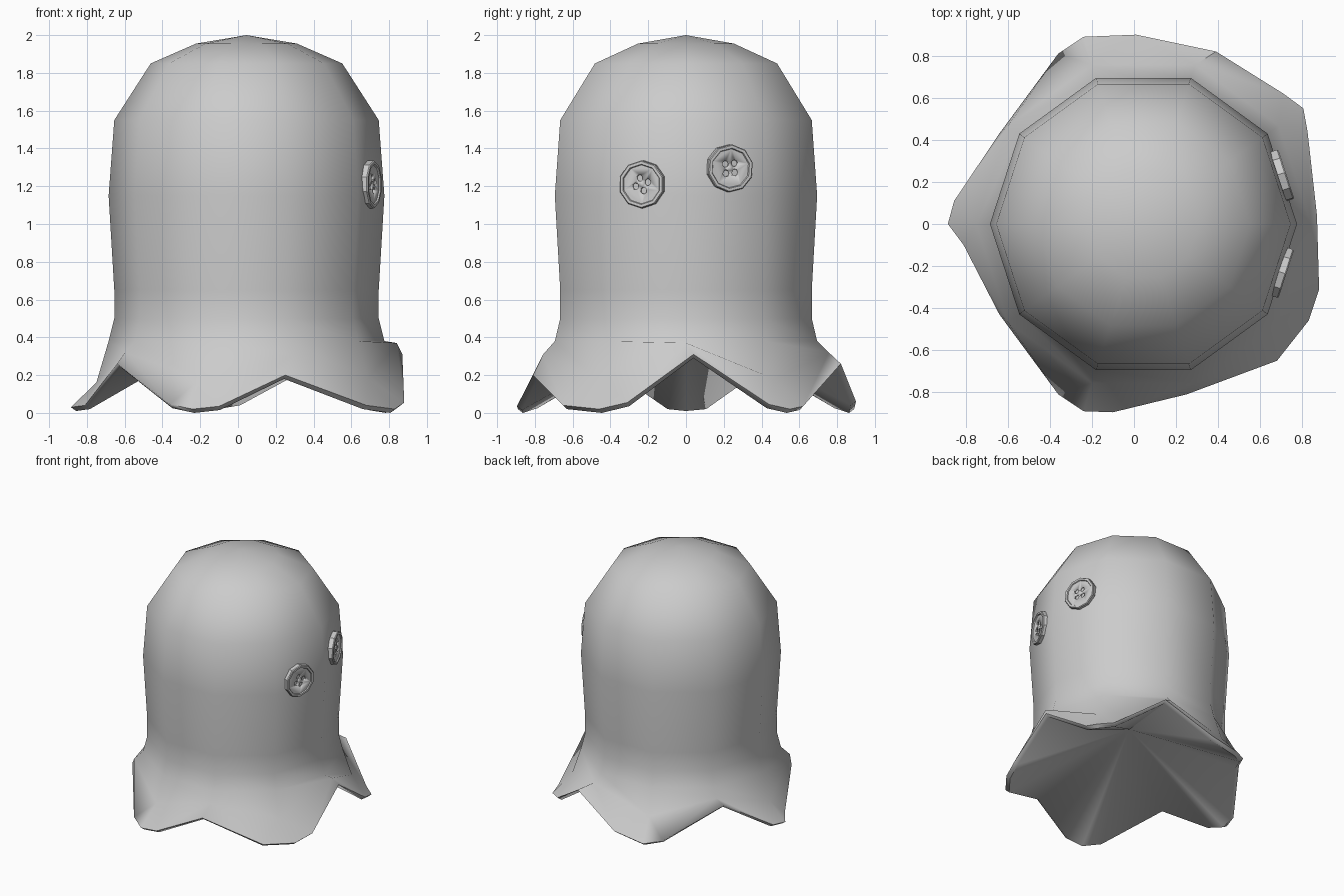
import bpy, bmesh, math
from mathutils import Matrix, Vector

if "Cube" in bpy.data.objects:
    bpy.data.objects.remove(bpy.data.objects["Cube"])

CX, SIDES = 0.045, 10


def make_object(name, bm, angle=60):
    mesh = bpy.data.meshes.new(name)
    bm.to_mesh(mesh)
    bm.free()
    obj = bpy.data.objects.new(name, mesh)
    bpy.context.collection.objects.link(obj)
    bpy.ops.object.select_all(action='DESELECT')
    bpy.context.view_layer.objects.active = obj
    obj.select_set(True)
    bpy.ops.object.shade_smooth_by_angle(angle=math.radians(angle))
    return obj


def polar(r, k, z, n=SIDES, cx=0.0):
    a = math.tau * k / n
    return (cx + r * math.cos(a), r * math.sin(a), z)


def bridge(bm, upper, lower):
    n = len(upper)
    for i in range(n):
        j = (i + 1) % n
        bm.faces.new((upper[i], lower[i], lower[j], upper[j]))


# Sheet: ten-sided dome and trunk
bm = bmesh.new()
top = bm.verts.new((CX, 0, 2.0))
rings = []
for r, z in [(0.267, 1.955), (0.507, 1.85), (0.70, 1.55), (0.73, 1.15),
             (0.70, 0.65), (0.70, 0.50), (0.73, 0.38)]:
    rings.append([bm.verts.new(polar(r, k, z, cx=CX)) for k in range(SIDES)])
# Flare ring: high at the valleys, low on the folds
flare = [0.37, 0.18, 0.32, 0.18, 0.32, 0.16, 0.32, 0.18, 0.31, 0.18]
rings.append([bm.verts.new(polar(0.795, k, z, cx=CX)) for k, z in enumerate(flare)])
for i in range(SIDES):
    bm.faces.new((top, rings[0][i], rings[0][(i + 1) % SIDES]))
for a, b in zip(rings, rings[1:]):
    bridge(bm, a, b)

# Sheet: wavy hem with five points
hem = [(0.87, 0.04, 0.31), (0.825, 0.44, 0.045), (0.805, 0.55, 0.02), (0.71, 0.62, 0.035),
       (0.39, 0.82, 0.26), (0.01, 0.90, 0.06), (-0.24, 0.89, 0.02), (-0.36, 0.81, 0.045),
       (-0.64, 0.43, 0.26), (-0.855, 0.11, 0.04), (-0.885, 0.0, 0.03), (-0.81, -0.10, 0.04),
       (-0.64, -0.43, 0.26), (-0.36, -0.81, 0.045), (-0.24, -0.89, 0.02), (-0.10, -0.895, 0.035),
       (0.25, -0.81, 0.20), (0.68, -0.65, 0.04), (0.83, -0.46, 0.02), (0.88, -0.31, 0.055)]
low = [bm.verts.new(p) for p in hem]
up = rings[-1]
for i in range(SIDES):
    j, a, m, b = (i + 1) % SIDES, 2 * i, 2 * i + 1, (2 * i + 2) % 20
    bm.faces.new((up[i], low[a], low[m]))
    bm.faces.new((up[i], low[m], up[j]))
    bm.faces.new((up[j], low[m], low[b]))

# Thin rim under the hem, then the hollow underside
inner = [bm.verts.new((CX + (x - CX) * 0.97, y * 0.97, z - 0.02)) for x, y, z in hem]
bridge(bm, low, inner)
peak = bm.verts.new((CX, 0, 0.5))
for i in range(20):
    bm.faces.new((inner[i], peak, inner[(i + 1) % 20]))
make_object("sheet_body", bm)


# Button eyes: raised rim, sunken middle, four holes
def button(name, side, z, spin):
    bm = bmesh.new()
    loops = [[bm.verts.new(polar(r, k, h)) for k in range(SIDES)]
             for r, h in [(0.103, 0.018), (0.107, 0.026), (0.122, 0.026),
                          (0.127, 0.02), (0.127, -0.015)]]
    for a, b in zip(loops, loops[1:]):
        bridge(bm, a, b)
    bm.faces.new(loops[0])
    bm.faces.new(loops[-1][::-1])
    eye = make_object(name, bm, 1)

    bm = bmesh.new()
    for k in range(4):
        bmesh.ops.create_cone(bm, cap_ends=True, segments=8, radius1=0.018, radius2=0.018,
                              depth=0.04, matrix=Matrix.Translation(polar(0.035, k, 0.025, 4)))
    cutter = make_object(name + "_hole_cutter", bm, 1)
    cutter.hide_render = True
    cutter.hide_set(True)

    # Lie flat on the neighbouring side of the trunk
    a = side * math.radians(18)
    n = Vector((math.cos(a), math.sin(a), 0))
    t = Vector((-math.sin(a), math.cos(a), 0))
    pos = Vector((CX, 0, z)) + n * 0.693 + t * side * 0.016
    frame = Matrix((t, Vector((0, 0, 1)), n)).transposed().to_4x4()
    place = Matrix.Translation(pos) @ frame @ Matrix.Rotation(math.radians(spin), 4, 'Z')
    eye.matrix_world = place
    cutter.matrix_world = place
    cut = eye.modifiers.new("holes", 'BOOLEAN')
    cut.operation = 'DIFFERENCE'
    cut.solver = 'EXACT'
    cut.object = cutter


button("button_eye_left", -1, 1.21, 18)
button("button_eye_right", 1, 1.295, 50)
